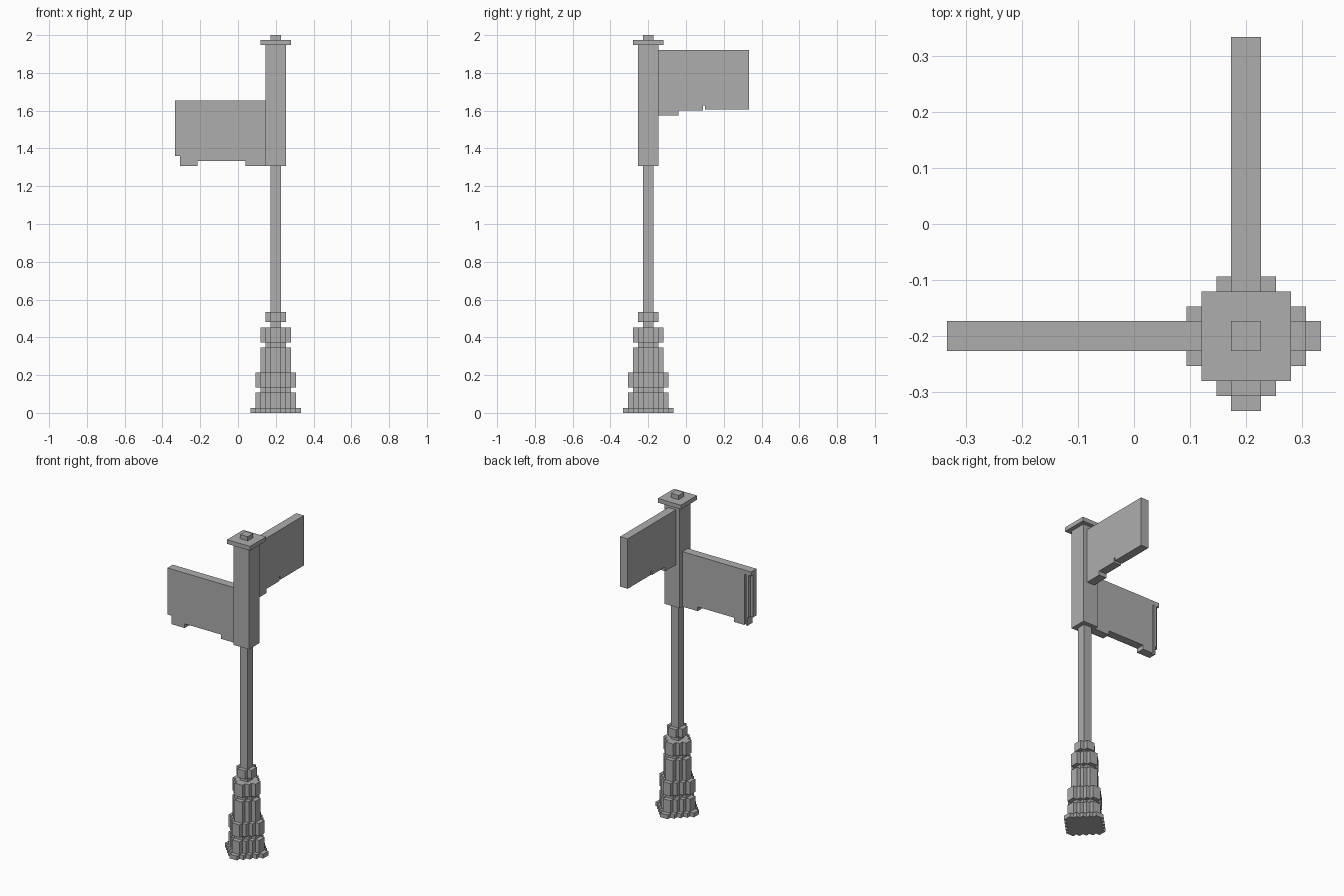
import bpy
import bmesh

cube = bpy.data.objects.get("Cube")
if cube:
    bpy.data.objects.remove(cube, do_unlink=True)

U = 2 / 75              # block unit
CX, CY = 0.2, -0.2      # post axis

grey = bpy.data.materials.new("plain grey")
grey.use_nodes = True
colour = (0.42, 0.42, 0.42, 1)
grey.diffuse_color = colour
grey.node_tree.nodes["Principled BSDF"].inputs["Base Color"].default_value = colour


def finish(name, bm):
    mesh = bpy.data.meshes.new(name)
    bmesh.ops.recalc_face_normals(bm, faces=bm.faces)
    bm.to_mesh(mesh)
    bm.free()
    mesh.materials.append(grey)
    obj = bpy.data.objects.new(name, mesh)
    bpy.context.collection.objects.link(obj)
    return obj


def prism(name, outline, z0, z1):
    """Extrude a ground outline, given in block units about the post."""
    bm = bmesh.new()
    base = bm.faces.new([bm.verts.new((CX + x * U, CY + y * U, z0 * U))
                         for x, y in outline])
    top = bmesh.ops.extrude_face_region(bm, geom=[base])["geom"]
    for v in top:
        if isinstance(v, bmesh.types.BMVert):
            v.co.z = z1 * U
    return finish(name, bm)


def square(name, half, z0, z1):
    h = half
    return prism(name, [(-h, -h), (h, -h), (h, h), (-h, h)], z0, z1)


def stepped_ring(r):
    """Round outline made of unit steps."""
    quarter = []
    for i in range(r):
        quarter += [(r - i, i + 1)]
        if i < r - 1:
            quarter += [(r - i - 1, i + 1)]
    points = []
    for _ in range(4):
        points += quarter
        quarter = [(-y, x) for x, y in quarter]
    return points


def sign(name, pieces, along_y):
    """Join plan pieces (start, end, near, far, low, high) into one board."""
    bm = bmesh.new()
    for s0, s1, d0, d1, z0, z1 in pieces:
        made = bmesh.ops.create_cube(bm, size=1)["verts"]
        for v in made:
            s = s1 if v.co.x > 0 else s0
            d = d1 if v.co.y > 0 else d0
            z = z1 if v.co.z > 0 else z0
            x, y = (d, s) if along_y else (-s, d)
            v.co = (CX + x * U, CY + y * U, z * U)
    return finish(name, bm)


# Stepped round base
for name, r, z0, z1 in [
        ("foot_plate", 5, 0, 1), ("lower_base", 4, 1, 4),
        ("base_neck", 3, 4, 5), ("base_band", 4, 5, 8),
        ("base_shaft", 3, 8, 13), ("upper_neck", 2, 13, 14),
        ("upper_band", 3, 14, 17), ("post_collar", 2, 18, 20)]:
    prism(name, stepped_ring(r), z0, z1)

# Post, sign housing and cap
square("post", 1, 17, 49)
square("sign_housing", 2, 49, 73)
square("cap_plate", 3, 73, 74)
square("cap_knob", 1, 74, 75)

# Lower sign pointing right, with a slot in its rear face
sign("lower_sign", [
    (2, 20, -1, 0.3, 51, 61),
    (2, 18.2, 0.3, 1, 51, 61),
    (18.6, 19.3, 0.3, 1, 51, 61),
    (2, 20, -1, 1, 61, 62),
    (2, 15.5, -1, 1, 50, 51),
    (2, 6, -1, 1, 49, 50),
    (15.5, 19, -1, 0.3, 49, 51),
    (15.5, 18.2, 0.3, 1, 49, 51),
    (18.6, 19, 0.3, 1, 49, 51)], False)

# Upper sign pointing back
sign("upper_sign", [
    (2, 20, -1, 1, 61, 72),
    (2, 10.9, -1, 1, 60, 61),
    (2, 6, -1, 1, 59, 60),
    (11.3, 20, -1, 1, 60.2, 61)], True)
